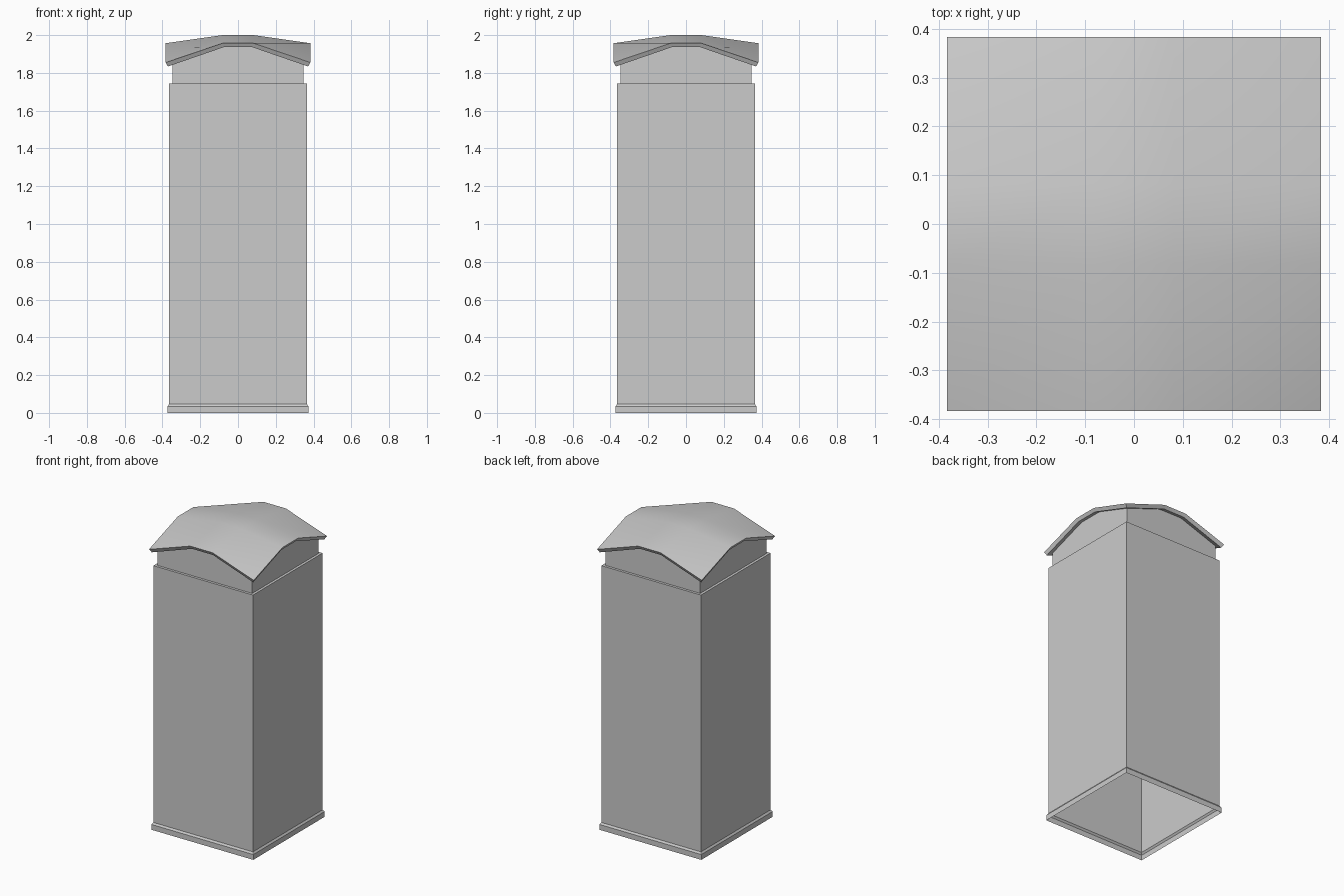
import bpy
import bmesh
import math

default = bpy.data.objects.get("Cube")
if default:
    bpy.data.objects.remove(default)

# Single flat colour
grey = bpy.data.materials.new("light grey")
colour = (0.6, 0.6, 0.6, 1)
grey.use_nodes = True
grey.diffuse_color = colour
grey.node_tree.nodes["Principled BSDF"].inputs["Base Color"].default_value = colour


def finish(bm, name):
    """Turn a bmesh into a named, coloured object."""
    mesh = bpy.data.meshes.new(name)
    bm.to_mesh(mesh)
    bm.free()
    mesh.materials.append(grey)
    obj = bpy.data.objects.new(name, mesh)
    bpy.context.collection.objects.link(obj)
    return obj


def skin(bm, lower, upper):
    """Bridge two closed loops of vertices with quads."""
    n = len(lower)
    for i in range(n):
        j = (i + 1) % n
        bm.faces.new((lower[i], lower[j], upper[j], upper[i]))


# Hollow square shaft with chamfered foot, open underneath
SHAFT = [(0.373, 0), (0.373, 0.035), (0.364, 0.047), (0.364, 1.745), (0.347, 1.745)]
bm = bmesh.new()
rings = [[bm.verts.new((sx * r, sy * r, z))
          for sx, sy in ((-1, -1), (1, -1), (1, 1), (-1, 1))] for r, z in SHAFT]
for a, b in zip(rings, rings[1:]):
    skin(bm, a, b)
finish(bm, "shaft")

# Neck whose top edge follows the arched cap
R, M = 0.347, 0.078
side = [(-R, 1.864), (-M, 1.951), (M, 1.951)]
bm = bmesh.new()
low, high = [], []
for k in range(4):
    c, s = round(math.cos(k * math.pi / 2)), round(math.sin(k * math.pi / 2))
    for x, z in side:
        px, py = c * x + s * R, s * x - c * R
        low.append(bm.verts.new((px, py, 1.745)))
        high.append(bm.verts.new((px, py, z)))
skin(bm, low, high)
finish(bm, "neck")


# Arched cap: a domed grid with a thin undercut rim
def cap_layer(bm, half, inner, drop):
    steps = (-half, -inner, inner, half)
    heights = (2.0, 1.957, 1.855)          # middle, edge, corner
    grid = [[bm.verts.new((x, y, heights[(i in (0, 3)) + (j in (0, 3))] - drop))
             for i, x in enumerate(steps)] for j, y in enumerate(steps)]
    for j in range(3):
        for i in range(3):
            quad = [grid[j][i], grid[j][i + 1], grid[j + 1][i + 1], grid[j + 1][i]]
            bm.faces.new(quad if drop == 0 else quad[::-1])
    return (grid[0][:3] + [grid[j][3] for j in range(3)]
            + grid[3][:0:-1] + [grid[j][0] for j in (3, 2, 1)])


bm = bmesh.new()
top_rim = cap_layer(bm, 0.383, 0.082, 0)
under_rim = cap_layer(bm, 0.371, 0.076, 0.021)
skin(bm, under_rim, top_rim)
cap = finish(bm, "cap")

bpy.ops.object.select_all(action="DESELECT")
cap.select_set(True)
bpy.context.view_layer.objects.active = cap
bpy.ops.object.shade_smooth_by_angle(angle=math.radians(40))
